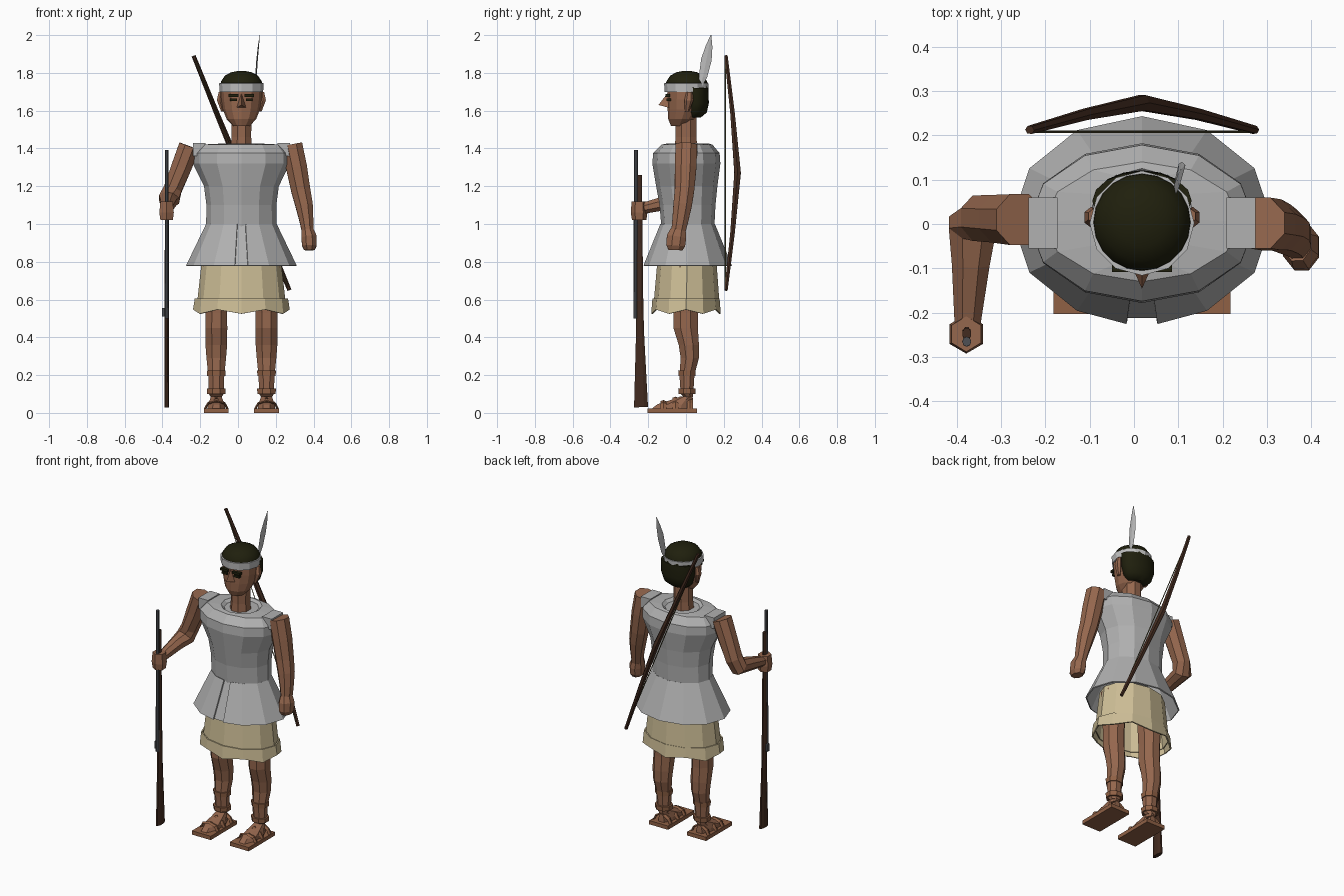
import bpy, math
from mathutils import Vector

CX = 0.018  # body centre line


def mat(name, r, g, b):
    m = bpy.data.materials.new(name)
    m.diffuse_color = (r, g, b, 1)
    return m


SKIN = mat("skin brown", 0.30, 0.135, 0.075)
LEATHER = mat("sandal brown", 0.28, 0.12, 0.06)
SHIRT = mat("shirt grey", 0.44, 0.44, 0.44)
PALE = mat("pale grey", 0.52, 0.52, 0.52)
KILT = mat("kilt beige", 0.62, 0.52, 0.31)
HAIR = mat("hair black", 0.014, 0.014, 0.004)
WOOD = mat("dark wood", 0.055, 0.024, 0.014)
STEEL = mat("gun steel", 0.075, 0.08, 0.09)
CORD = mat("cord olive", 0.10, 0.09, 0.035)


def build(name, verts, faces, m, thick=0):
    me = bpy.data.meshes.new(name)
    me.from_pydata([tuple(v) for v in verts], [], faces)
    me.materials.append(m)
    ob = bpy.data.objects.new(name, me)
    bpy.context.collection.objects.link(ob)
    if thick:
        s = ob.modifiers.new("thickness", 'SOLIDIFY')
        s.thickness = thick
        s.offset = -1
    return ob


def skin_rings(name, rings, m, caps=True, closed=True, thick=0):
    """Join equal rings of points into a surface."""
    n = len(rings[0])
    verts = [v for r in rings for v in r]
    faces = []
    for k in range(len(rings) - 1):
        for i in range(n if closed else n - 1):
            j = (i + 1) % n
            faces.append((k*n + i, k*n + j, (k+1)*n + j, (k+1)*n + i))
    if caps:
        faces.append(tuple(reversed(range(n))))
        faces.append(tuple(range((len(rings)-1)*n, len(rings)*n)))
    return build(name, verts, faces, m, thick)


def loft(name, rings, m, n=12, caps=True, gap=0, phase=0, wave=0, thick=0):
    """Stack of level ellipses (cx, cy, z, rx, ry); gap opens the front."""
    out = []
    for k, (x, y, z, rx, ry) in enumerate(rings):
        ring = []
        for i in range(n + 1 if gap else n):
            a = -math.pi/2 + phase + i*2*math.pi/n
            if gap and i in (0, n):
                a += gap if i == 0 else -gap
            dz = wave*(i % 2) if k == 0 else 0
            ring.append((x + rx*math.cos(a), y + ry*math.sin(a), z + dz))
        out.append(ring)
    return skin_rings(name, out, m, caps and not gap, not gap, thick)


def limb(name, pts, m, n=6, ref=(1, 0, 0), phase=0):
    """Tube along points (x, y, z, ra, rb); ra runs along ref."""
    ps, out = [Vector(p[:3]) for p in pts], []
    for k, p in enumerate(ps):
        t = Vector((0, 0, 0))
        if k > 0:
            t += (p - ps[k-1]).normalized()
        if k < len(ps) - 1:
            t += (ps[k+1] - p).normalized()
        t.normalize()
        v = t.cross(Vector(ref)).normalized()
        u = v.cross(t)
        ring = []
        for i in range(n):
            a = phase + i*2*math.pi/n
            ring.append(p + u*math.cos(a)*pts[k][3] + v*math.sin(a)*pts[k][4])
        out.append(ring)
    return skin_rings(name, out, m)


def box(name, x0, x1, y0, y1, z0, z1, m):
    return skin_rings(name, [[(x0, y0, z), (x1, y0, z), (x1, y1, z), (x0, y1, z)]
                             for z in (z0, z1)], m)


# Shirt: body, flared lower part with a front slit, shoulder tabs
loft("shirt_body", [(CX, .01, .98, .187, .14), (CX, .008, 1.10, .185, .148),
                    (CX, .004, 1.20, .198, .162), (CX, .002, 1.32, .257, .180),
                    (CX, .002, 1.375, .257, .176), (CX, .005, 1.42, .22, .135),
                    (CX, .01, 1.425, .12, .115), (CX, .01, 1.41, .10, .10)], SHIRT)
loft("shirt_flare", [(CX, .008, .78, .293, .235), (CX, .008, 1.0, .187, .145)],
     SHIRT, gap=.12, thick=.008)
skin_rings("slit_panel", [[(-.025, -.212, .78), (.06, -.212, .78)],
                          [(-.01, -.125, 1.0), (.045, -.125, 1.0)]],
           SHIRT, caps=False, closed=False, thick=.005)
for s, side in ((-1, "right"), (1, "left")):
    xa, xb = sorted((CX + s*.19, CX + s*.256))
    box("shoulder_tab_" + side, xa, xb, -.055, .06, 1.36, 1.428, SHIRT)

# Kilt and its hem band
loft("kilt", [(CX, .003, .57, .236, .175), (CX, .005, .82, .208, .155)],
     KILT, caps=False, thick=.006)
loft("kilt_hem", [(CX, 0, .525, .256, .184), (CX, 0, .605, .247, .178)],
     KILT, caps=False, wave=.022, thick=.008)

# Neck, head and face
loft("neck", [(CX, .0, 1.38, .064, .066), (CX, .0, 1.46, .056, .06),
              (CX, .0, 1.60, .058, .06)], SKIN, n=8, phase=math.pi/8)
loft("head", [(CX, -.035, 1.52, .045, .045), (CX, -.022, 1.555, .078, .072),
              (CX, -.005, 1.605, .098, .092), (CX, 0, 1.66, .107, .098),
              (CX, .003, 1.73, .109, .102)], SKIN)
build("nose", [(CX, -.092, 1.70), (CX - .026, -.088, 1.615), (CX + .026, -.088, 1.615),
               (CX, -.146, 1.63)], [(0, 1, 3), (0, 3, 2), (1, 2, 3), (0, 2, 1)], SKIN)
for s, side in ((-1, "right"), (1, "left")):
    loft("ear_" + side, [(CX + s*.10, .005, 1.595, .008, .012),
                         (CX + s*.114, .015, 1.655, .018, .024),
                         (CX + s*.11, .018, 1.70, .012, .016)], SKIN, n=6)
    x = CX + s*.042
    box("eyebrow_" + side, x - .026, x + .026, -.108, -.085, 1.673, 1.688, HAIR)
    box("eye_" + side, x - .018, x + .018, -.103, -.08, 1.652, 1.665, HAIR)

# Hair, headband and feather
cap = loft("hair_cap", [(CX, .004, 1.72, .113, .113), (CX, .004, 1.755, .108, .108),
                        (CX, .004, 1.785, .088, .088), (CX, .004, 1.803, .055, .055),
                        (CX, .004, 1.81, .02, .02)], HAIR, n=20)
back = loft("hair_back", [(CX, .045, 1.565, .06, .035), (CX, .052, 1.59, .092, .058),
                          (CX, .055, 1.64, .108, .066), (CX, .052, 1.72, .112, .066)],
            HAIR, n=16)
for ob in (cap, back):
    bpy.ops.object.select_all(action='DESELECT')
    ob.select_set(True)
    bpy.context.view_layer.objects.active = ob
    bpy.ops.object.shade_smooth_by_angle(angle=math.radians(40))
loft("headband", [(CX, .002, 1.70, .115, .115), (CX, .002, 1.745, .118, .118)],
     PALE, caps=False, thick=.012)
limb("feather", [(.092, .075, 1.72, .003, .005), (.095, .09, 1.78, .004, .022),
                 (.101, .108, 1.87, .004, .028), (.108, .122, 1.94, .003, .018),
                 (.115, .132, 2.0, .001, .002)], PALE, n=4)

# Arms: one bent forward to hold the gun, one hanging
limb("right_arm", [(-.258, .01, 1.412, .06, .062), (-.30, .012, 1.30, .058, .058),
                   (-.345, .012, 1.185, .052, .056), (-.365, -.005, 1.13, .058, .052),
                   (-.368, -.09, 1.115, .046, .042), (-.375, -.22, 1.085, .032, .032)],
     SKIN, n=8, phase=math.pi/8)
loft("right_hand", [(-.378, -.248, 1.02, .038, .038), (-.378, -.248, 1.06, .044, .044),
                    (-.378, -.248, 1.12, .038, .04)], SKIN, n=6)
limb("left_arm", [(.285, .002, 1.42, .060, .062), (.31, -.002, 1.30, .060, .062),
                  (.332, -.008, 1.18, .055, .056), (.35, -.018, 1.10, .050, .053),
                  (.362, -.03, 1.02, .040, .046), (.370, -.042, .95, .032, .04)],
     SKIN, n=8, phase=math.pi/8)
limb("left_hand", [(.368, -.042, .965, .034, .045), (.376, -.05, .93, .044, .056),
                   (.378, -.055, .885, .042, .054), (.378, -.056, .862, .03, .04)],
     SKIN, n=8, phase=math.pi/8)

# Legs with ankle wraps, feet and sandals
for s, side in ((-1, "right"), (1, "left")):
    x = CX + s*.133
    loft("leg_" + side, [(x, .012, .085, .032, .028), (x, .005, .10, .042, .036),
                         (x, .005, .20, .046, .043), (x, .02, .29, .056, .052),
                         (x, .015, .36, .062, .058), (x, -.002, .45, .063, .07),
                         (x, -.002, .53, .062, .07), (x, 0, .80, .075, .085)],
         SKIN, n=8, phase=math.pi/8)
    for z in (.115, .21):
        loft("ankle_wrap_" + side, [(x, .005, z - .014, .052, .048),
                                    (x, .005, z + .014, .054, .05)],
             LEATHER, n=8, phase=math.pi/8)
    box("sandal_sole_" + side, x - .066, x + .066, -.203, .058, 0, .024, LEATHER)
    loft("foot_" + side, [(x, -.075, .02, .05, .118), (x, -.06, .045, .048, .10),
                          (x, -.025, .068, .038, .06), (x, .005, .088, .03, .034)],
         SKIN, n=8, phase=math.pi/8)
    for y, h in ((-.12, .062), (-.055, .08), (.02, .078)):
        limb("sandal_strap_" + side,
             [(x - .06, y, .02, .016, .006), (x - .044, y, .05, .016, .006),
              (x, y, h, .016, .006), (x + .044, y, .05, .016, .006),
              (x + .06, y, .02, .016, .006)], LEATHER, n=4, ref=(0, 1, 0))

# Bow across the back, with its string
limb("bow", [(-.235, .212, 1.89, .011, .010), (-.11, .247, 1.58, .014, .014),
             (.018, .273, 1.27, .018, .020), (.145, .247, .96, .014, .014),
             (.272, .212, .65, .011, .010)], WOOD)
limb("bow_string", [(-.232, .208, 1.88, .003, .003), (.268, .208, .66, .003, .003)],
     CORD, n=4)

# Long gun standing upright
limb("gun_barrel", [(-.377, -.265, 1.392, .010, .011), (-.377, -.265, .50, .011, .013)],
     STEEL, n=8)
limb("gun_stock", [(-.377, -.247, 1.26, .010, .014), (-.377, -.246, .55, .013, .022),
                   (-.377, -.243, .40, .012, .024), (-.377, -.238, .03, .014, .040)],
     WOOD, n=8, phase=math.pi/8)
box("gun_lock", -.402, -.37, -.262, -.238, .51, .555, STEEL)
